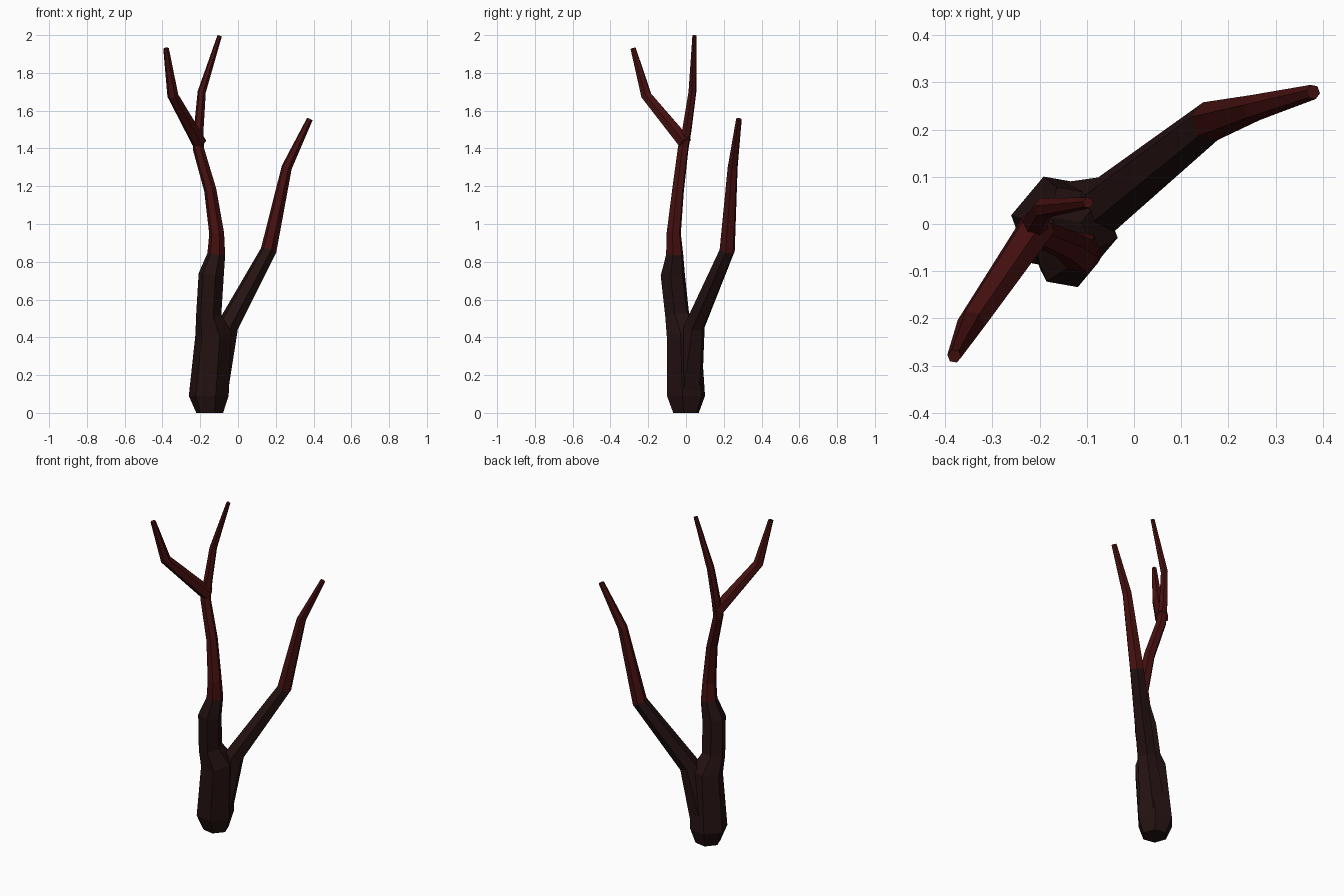
import bpy, bmesh, math
from mathutils import Vector

cube = bpy.data.objects.get("Cube")
if cube:
    bpy.data.objects.remove(cube, do_unlink=True)


def material(name, rgb):
    m = bpy.data.materials.new(name)
    m.use_nodes = True
    m.diffuse_color = (*rgb, 1)
    bsdf = m.node_tree.nodes["Principled BSDF"]
    bsdf.inputs["Base Color"].default_value = (*rgb, 1)
    bsdf.inputs["Roughness"].default_value = 0.9
    return m


BARK = material("dark bark", (0.018, 0.006, 0.006))
RED = material("red bark", (0.06, 0.005, 0.005))
SIDES = 6
PHASE = math.radians(50)


def limb(name, path, red_above):
    """Tapered faceted tube; path holds (x, y, z, radius)."""
    bm = bmesh.new()
    pts = [Vector(p[:3]) for p in path]
    rings = []
    for i, (p, spec) in enumerate(zip(pts, path)):
        # Tilt each ring to the mean direction of its neighbouring segments
        t = Vector()
        if i:
            t += (p - pts[i - 1]).normalized()
        if i < len(pts) - 1:
            t += (pts[i + 1] - p).normalized()
        if p.z < 0.1:
            t = Vector((0, 0, 1))
        turn = Vector((0, 0, 1)).rotation_difference(t.normalized())
        ring = []
        for k in range(SIDES):
            a = PHASE + math.tau * k / SIDES
            ring.append(bm.verts.new(p + turn @ Vector((math.cos(a), math.sin(a), 0)) * spec[3]))
        rings.append(ring)
    for low, high in zip(rings, rings[1:]):
        for k in range(SIDES):
            n = (k + 1) % SIDES
            bm.faces.new((low[k], low[n], high[n], high[k]))
    bm.faces.new(rings[0][::-1])
    bm.faces.new(rings[-1])
    # Bark turns red above the given height
    for f in bm.faces:
        f.material_index = int(f.calc_center_median().z > red_above)
    mesh = bpy.data.meshes.new(name)
    bm.to_mesh(mesh)
    bm.free()
    mesh.materials.append(BARK)
    mesh.materials.append(RED)
    obj = bpy.data.objects.new(name, mesh)
    bpy.context.collection.objects.link(obj)
    return obj


# Trunk, narrowing into the red upper stem and its straight twig
limb("trunk", [
    (-0.15, 0, 0, 0.072), (-0.155, 0, 0.09, 0.107), (-0.13, -0.012, 0.42, 0.097),
    (-0.155, -0.047, 0.52, 0.068), (-0.142, -0.07, 0.73, 0.068),
    (-0.115, -0.06, 0.84, 0.048), (-0.113, -0.065, 0.95, 0.04),
    (-0.147, -0.042, 1.18, 0.033), (-0.21, -0.015, 1.4, 0.03),
    (-0.208, 0.005, 1.5, 0.026), (-0.192, 0.034, 1.7, 0.022),
    (-0.097, 0.045, 1.997, 0.012)], 0.84)

# Large side branch leaving low on the trunk
limb("side_branch", [
    (-0.145, 0, 0.09, 0.09), (-0.055, 0.045, 0.46, 0.058),
    (0.162, 0.218, 0.86, 0.043), (0.258, 0.247, 1.3, 0.028),
    (0.38, 0.28, 1.555, 0.016)], 0.86)

# Forked twig leaning forward from the upper stem
limb("forked_twig", [
    (-0.205, -0.005, 1.43, 0.04), (-0.345, -0.21, 1.68, 0.03),
    (-0.381, -0.28, 1.93, 0.015)], 0.84)
